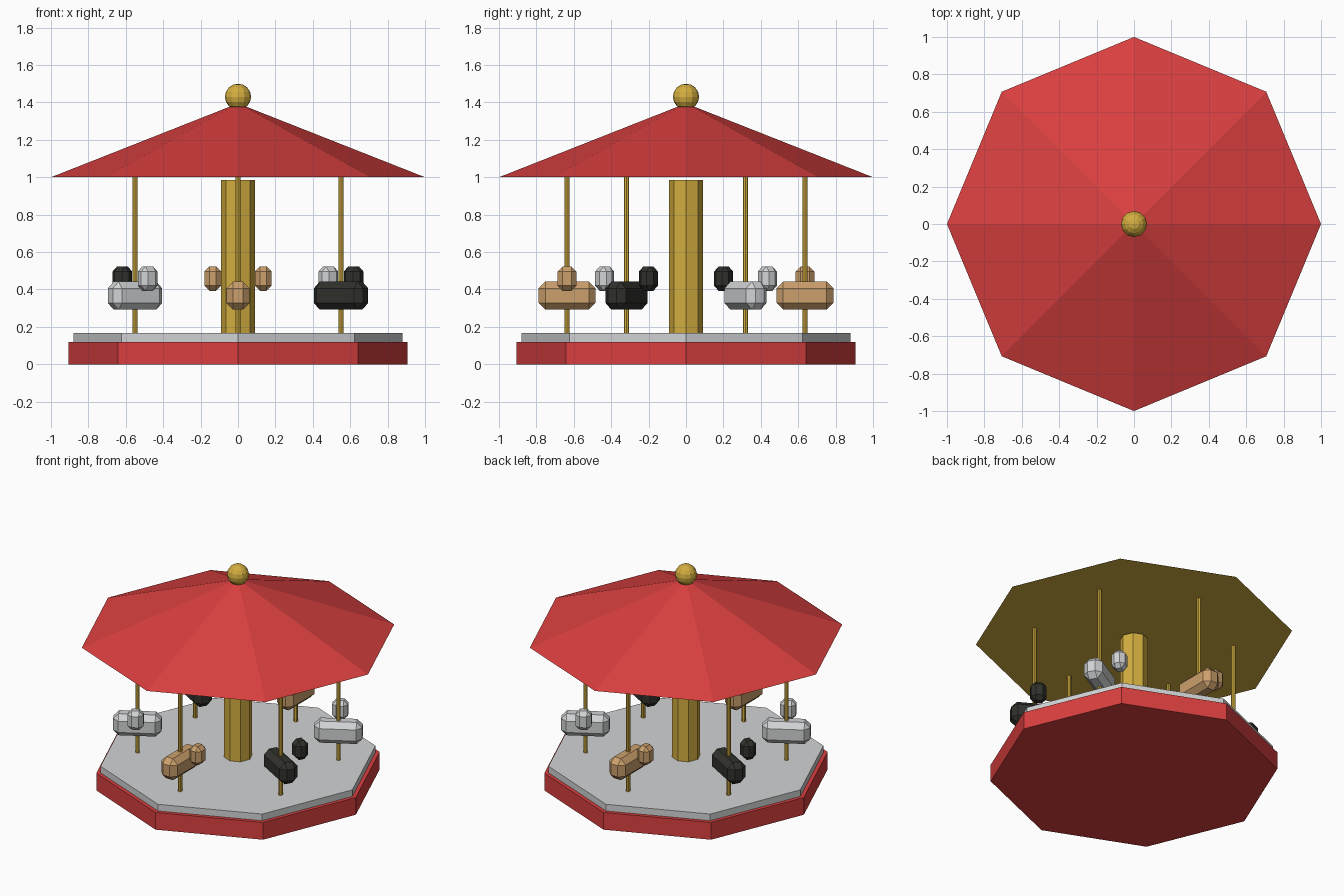
import bpy
import bmesh
from math import radians
from mathutils import Matrix, Vector

cube = bpy.data.objects.get("Cube")
if cube:
    bpy.data.objects.remove(cube, do_unlink=True)


def material(name, rgb):
    mat = bpy.data.materials.new(name)
    mat.use_nodes = True
    mat.diffuse_color = (*rgb, 1)
    for node in mat.node_tree.nodes:
        if node.type == "BSDF_PRINCIPLED":
            node.inputs["Base Color"].default_value = (*rgb, 1)
    return mat


RED = material("red", (0.7, 0.05, 0.05))
GOLD = material("gold", (0.65, 0.42, 0.05))
WHITE = material("pale grey", (0.64, 0.65, 0.66))
BROWN = material("tan brown", (0.6, 0.35, 0.15))
BLACK = material("black", (0.03, 0.03, 0.025))


def finish(name, bm, *mats):
    mesh = bpy.data.meshes.new(name)
    bm.to_mesh(mesh)
    bm.free()
    for mat in mats:
        mesh.materials.append(mat)
    obj = bpy.data.objects.new(name, mesh)
    bpy.context.collection.objects.link(obj)
    return obj


def prism(name, radius, bottom, top, mat, top_radius=None, centre=(0, 0)):
    """Upright eight-sided prism or frustum with a corner on the x axis."""
    bm = bmesh.new()
    place = Matrix.Translation((*centre, (bottom + top) / 2))
    bmesh.ops.create_cone(bm, cap_ends=True, segments=8, radius1=radius,
                          radius2=radius if top_radius is None else top_radius,
                          depth=top - bottom, matrix=place)
    # Put a corner exactly on the x axis
    angle = min((Vector((v.co.x - centre[0], v.co.y - centre[1])).angle_signed(Vector((1, 0)))
                 for v in bm.verts), key=abs)
    bmesh.ops.rotate(bm, verts=bm.verts, cent=(*centre, 0),
                     matrix=Matrix.Rotation(angle, 3, "Z"))
    return finish(name, bm, mat)


def chamfered_box(name, size, place, bevel, mat):
    bm = bmesh.new()
    bmesh.ops.create_cube(bm, size=1, matrix=Matrix.Diagonal((*size, 1)))
    bmesh.ops.bevel(bm, geom=bm.edges[:], offset=bevel, segments=1,
                    affect="EDGES", profile=0.5)
    bm.transform(place)
    return finish(name, bm, mat)


# Platform and central column
prism("base", 0.907, 0, 0.12, RED)
prism("floor", 0.88, 0.12, 0.166, WHITE)
prism("column", 0.09, 0.166, 0.985, GOLD)

# Canopy with a gold ceiling
canopy = prism("canopy", 1, 1, 1.375, RED, top_radius=0.05)
canopy.data.materials.append(GOLD)
for face in canopy.data.polygons:
    if face.normal.z < -0.9:
        face.material_index = 1

# Ball on top
bm = bmesh.new()
bmesh.ops.create_uvsphere(bm, u_segments=12, v_segments=8, radius=0.07,
                          matrix=Matrix.Translation((0, 0, 1.43)))
finish("top_ball", bm, GOLD)

# Six poles, each carrying a mount with its head set off along the ring
coats = (WHITE, BROWN, BLACK)
for i in range(6):
    turn = Matrix.Rotation(radians(30 + 60 * i), 4, "Z")
    spot = turn @ Vector((0.636, 0, 0))
    prism(f"pole_{i + 1}", 0.014, 0.16, 1, GOLD, centre=spot.xy)
    coat = coats[i % 3]
    chamfered_box(f"mount_body_{i + 1}", (0.305, 0.125, 0.15),
                  turn @ Matrix.Translation((0.636, 0, 0.367)), 0.036, coat)
    chamfered_box(f"mount_head_{i + 1}", (0.1, 0.09, 0.13),
                  turn @ Matrix.Translation((0.636, 0.135, 0.458)), 0.027, coat)
